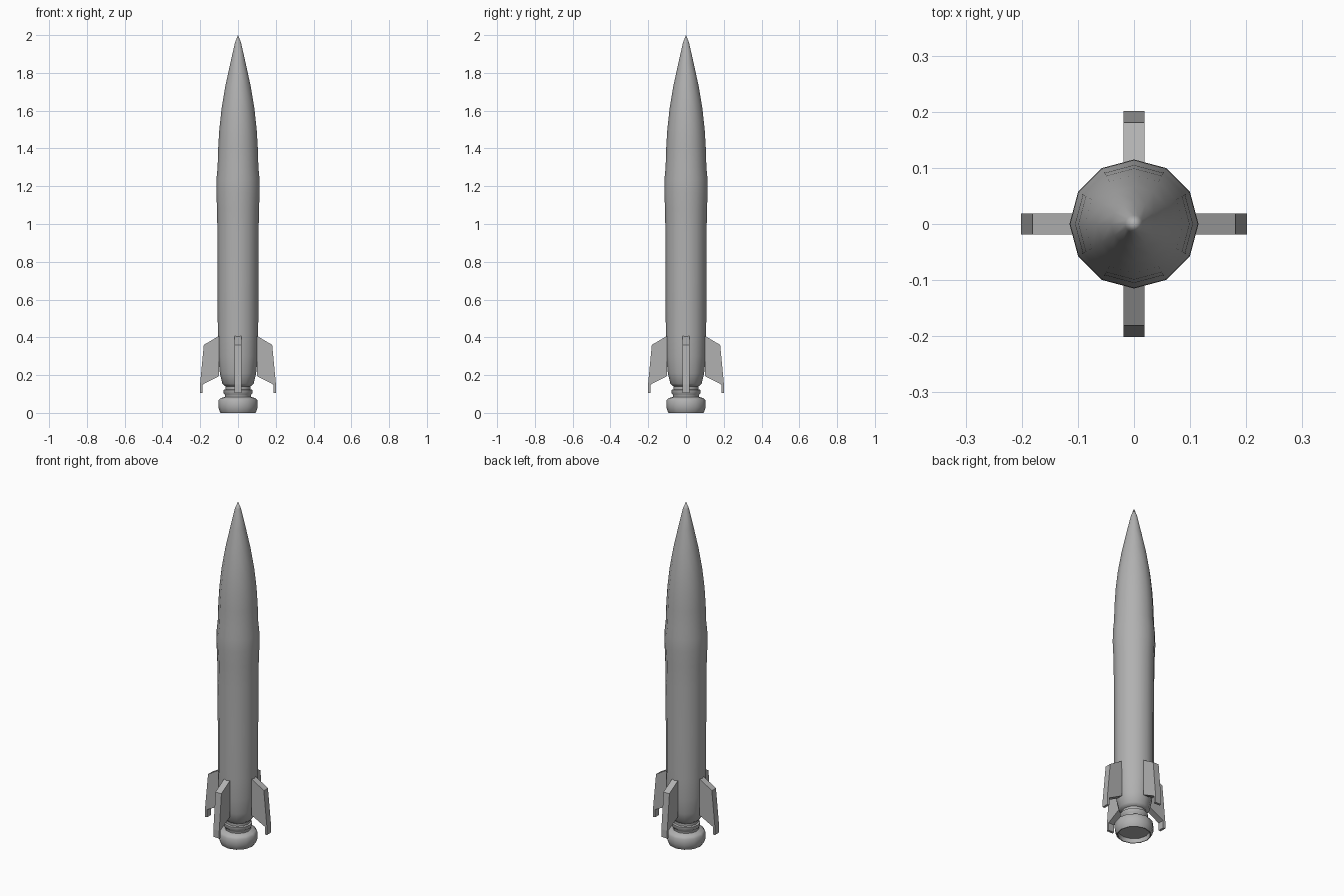
import bpy, bmesh
from math import radians
from mathutils import Matrix

if "Cube" in bpy.data.objects:
    bpy.data.objects.remove(bpy.data.objects["Cube"])

SIDES = 12

# Dark grey paint shared by all parts
paint = bpy.data.materials.new("dark_grey")
paint.diffuse_color = (0.44, 0.44, 0.44, 1)
paint.use_nodes = True
paint.node_tree.nodes["Principled BSDF"].inputs["Base Color"].default_value = paint.diffuse_color


def finish(name, bm, angle=None):
    bmesh.ops.recalc_face_normals(bm, faces=bm.faces)
    mesh = bpy.data.meshes.new(name)
    bm.to_mesh(mesh)
    bm.free()
    mesh.materials.append(paint)
    obj = bpy.data.objects.new(name, mesh)
    bpy.context.collection.objects.link(obj)
    if angle:
        bpy.ops.object.select_all(action='DESELECT')
        obj.select_set(True)
        bpy.context.view_layer.objects.active = obj
        bpy.ops.object.shade_smooth_by_angle(angle=radians(angle))
    return obj


def lathe(name, profile, angle=50):
    # Spin an (r, z) profile around the z axis
    bm = bmesh.new()
    verts = [bm.verts.new((r, 0, z)) for r, z in profile]
    edges = [bm.edges.new(pair) for pair in zip(verts, verts[1:])]
    bmesh.ops.spin(bm, geom=verts + edges, cent=(0, 0, 0), axis=(0, 0, 1),
                   angle=radians(360), steps=SIDES, use_merge=True)
    bmesh.ops.remove_doubles(bm, verts=bm.verts, dist=1e-5)
    return finish(name, bm, angle)


# Fuselage with pointed nose, mid bulge and tapered tail
lathe("fuselage", [
    (0, 2.0), (0.016, 1.96), (0.041, 1.85), (0.067, 1.73), (0.087, 1.61),
    (0.099, 1.50), (0.105, 1.40), (0.108, 1.30), (0.114, 1.24),
    (0.115, 1.17), (0.111, 1.08), (0.109, 0.95), (0.108, 0.70),
    (0.107, 0.42), (0.105, 0.30), (0.096, 0.21), (0.083, 0.155),
    (0.066, 0.14), (0, 0.14)])

# Engine: neck, collar rings and shallow recessed nozzle
lathe("engine_nozzle", [
    (0, 0.15), (0.066, 0.15), (0.066, 0.125), (0.076, 0.122), (0.076, 0.103),
    (0.070, 0.098), (0.070, 0.085), (0.095, 0.077), (0.104, 0.065),
    (0.104, 0.03), (0.098, 0.01), (0.092, 0.0), (0.087, 0.0),
    (0.084, 0.025), (0, 0.025)])

# Four swept tail fins with a small trailing foot
FIN = [(0.100, 0.408), (0.181, 0.360), (0.201, 0.150), (0.201, 0.105),
       (0.187, 0.105), (0.187, 0.150), (0.100, 0.195)]
for i, side in enumerate(("right", "back", "left", "front")):
    bm = bmesh.new()
    face = bm.faces.new([bm.verts.new((x, -0.019, z)) for x, z in FIN])
    out = bmesh.ops.extrude_face_region(bm, geom=[face], use_keep_orig=True)
    moved = [g for g in out["geom"] if isinstance(g, bmesh.types.BMVert)]
    bmesh.ops.translate(bm, verts=moved, vec=(0, 0.038, 0))
    bmesh.ops.rotate(bm, verts=bm.verts, cent=(0, 0, 0),
                     matrix=Matrix.Rotation(radians(90 * i), 3, 'Z'))
    finish("fin_" + side, bm)
